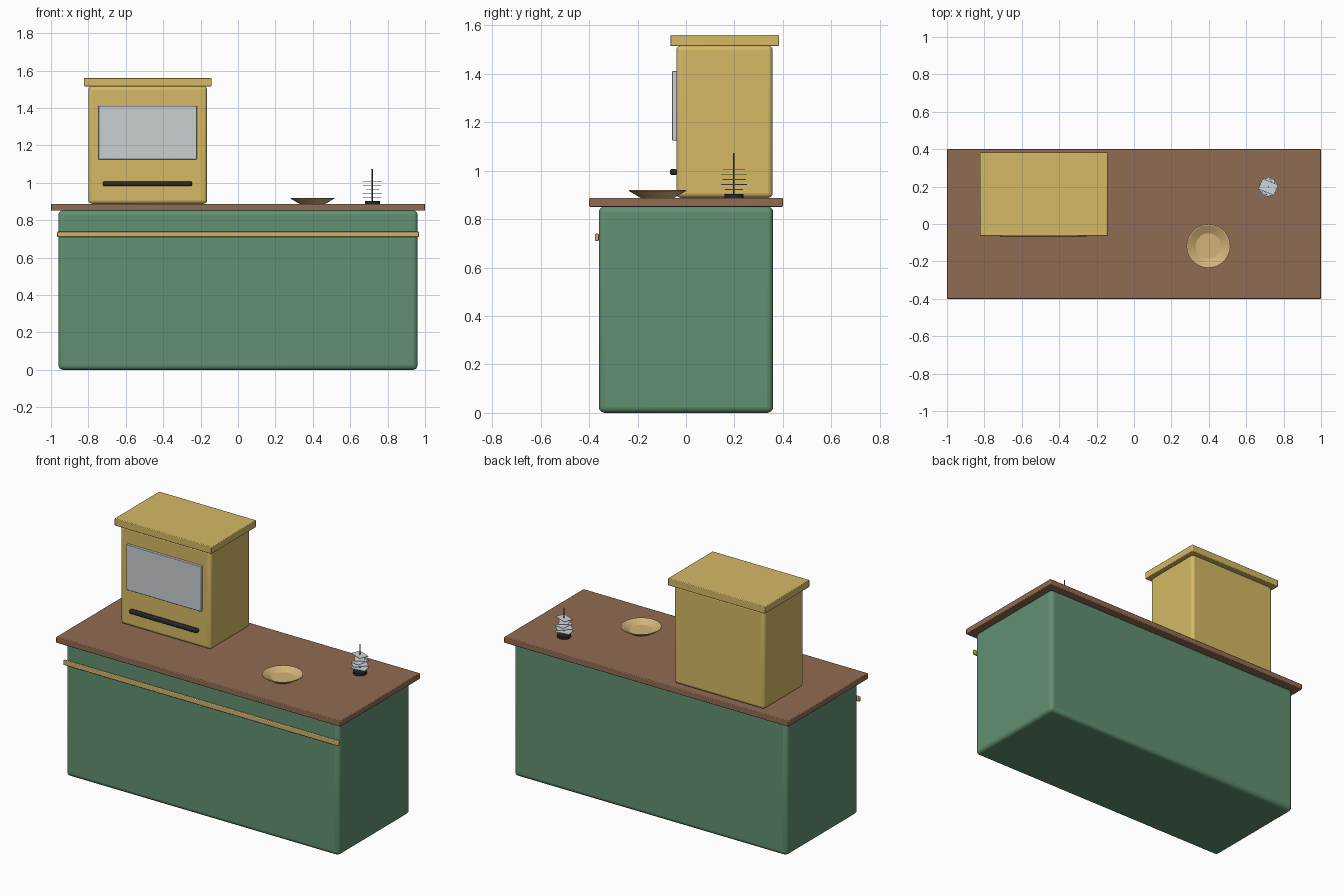
import bpy, math
from mathutils import Vector

cube = bpy.data.objects.get("Cube")
if cube:
    bpy.data.objects.remove(cube, do_unlink=True)


def material(name, r, g, b):
    m = bpy.data.materials.new(name)
    m.use_nodes = True
    m.diffuse_color = (r, g, b, 1)
    m.node_tree.nodes["Principled BSDF"].inputs["Base Color"].default_value = (r, g, b, 1)
    return m


GREEN = material("cabinet green", 0.12, 0.28, 0.165)
BROWN = material("counter brown", 0.28, 0.15, 0.085)
YELLOW = material("machine yellow", 0.66, 0.49, 0.13)
BRASS = material("brass", 0.65, 0.45, 0.15)
GLASS = material("pale glass", 0.58, 0.62, 0.65)
BLACK = material("black", 0.02, 0.02, 0.025)
TAN = material("dish tan", 0.64, 0.45, 0.19)
PAPER = material("paper", 0.62, 0.66, 0.70)
STEEL = material("dark steel", 0.07, 0.08, 0.11)


def finish(name, mat):
    ob = bpy.context.object
    ob.name = name
    ob.data.materials.append(mat)
    return ob


def box(name, low, high, mat, bevel=0, segments=3, turn=0):
    low, high = Vector(low), Vector(high)
    bpy.ops.mesh.primitive_cube_add(size=1, location=(low + high) / 2)
    ob = finish(name, mat)
    ob.scale = high - low
    bpy.ops.object.transform_apply(location=False, rotation=False, scale=True)
    ob.rotation_euler.z = turn
    if bevel:
        mod = ob.modifiers.new("rounded edges", "BEVEL")
        mod.width, mod.segments = bevel, segments
        bpy.ops.object.shade_smooth_by_angle(angle=math.radians(40))
    return ob


def cylinder(name, x, y, z0, z1, radius, mat, sides=24):
    bpy.ops.mesh.primitive_cylinder_add(vertices=sides, radius=radius, depth=z1 - z0,
                                        location=(x, y, (z0 + z1) / 2))
    ob = finish(name, mat)
    bpy.ops.object.shade_smooth_by_angle(angle=math.radians(40))
    return ob


# Counter
box("cabinet", (-0.96, -0.36, 0), (0.96, 0.36, 0.853), GREEN, 0.025, 4)
box("countertop", (-1, -0.4, 0.851), (1, 0.4, 0.888), BROWN, 0.004, 2)
box("front_rail", (-0.967, -0.376, 0.71), (0.967, -0.36, 0.74), BRASS, 0.004, 2)

# Machine standing on the counter
box("machine_body", (-0.80, -0.04, 0.888), (-0.165, 0.358, 1.517), YELLOW, 0.02, 4)
box("machine_lid", (-0.823, -0.065, 1.515), (-0.142, 0.384, 1.561), YELLOW, 0.004, 2)
box("machine_window", (-0.746, -0.057, 1.125), (-0.22, -0.038, 1.412), GLASS, 0.003, 2)
box("machine_slot", (-0.723, -0.066, 0.982), (-0.245, -0.038, 1.007), BLACK, 0.008, 3)

# Shallow dish, lathed from its profile
profile = [(0.0, 0.888), (0.07, 0.888), (0.117, 0.916), (0.117, 0.92),
           (0.111, 0.92), (0.068, 0.897), (0.0, 0.897)]
sides = 32
verts, faces = [], []
for i in range(sides):
    a = math.tau * i / sides
    verts += [(r * math.cos(a), r * math.sin(a), z) for r, z in profile]
n = len(profile)
for i in range(sides):
    a, b = i * n, (i + 1) % sides * n
    faces += [(a + k, b + k, b + k + 1, a + k + 1) for k in range(n - 1)]
mesh = bpy.data.meshes.new("dish")
mesh.from_pydata(verts, [], faces)
dish = bpy.data.objects.new("dish", mesh)
bpy.context.collection.objects.link(dish)
dish.location = (0.398, -0.118, 0)
mesh.materials.append(TAN)
weld = dish.modifiers.new("close centre", "WELD")
weld.merge_threshold = 0.0005
bpy.ops.object.select_all(action="DESELECT")
dish.select_set(True)
bpy.context.view_layer.objects.active = dish
bpy.ops.object.shade_smooth_by_angle(angle=math.radians(25))

# Receipt spike with turned slips
sx, sy = 0.718, 0.198
cylinder("spike_base", sx, sy, 0.888, 0.904, 0.04, BLACK)
cylinder("spike_needle", sx, sy, 0.90, 1.073, 0.003, STEEL, 8)
for i in range(5):
    z = 0.921 + i * 0.0208
    w, d = 0.045, 0.03
    box(f"paper_slip_{i + 1}", (sx - w, sy - d, z), (sx + w, sy + d, z + 0.003), PAPER,
        turn=math.radians(10 + 37 * i))
